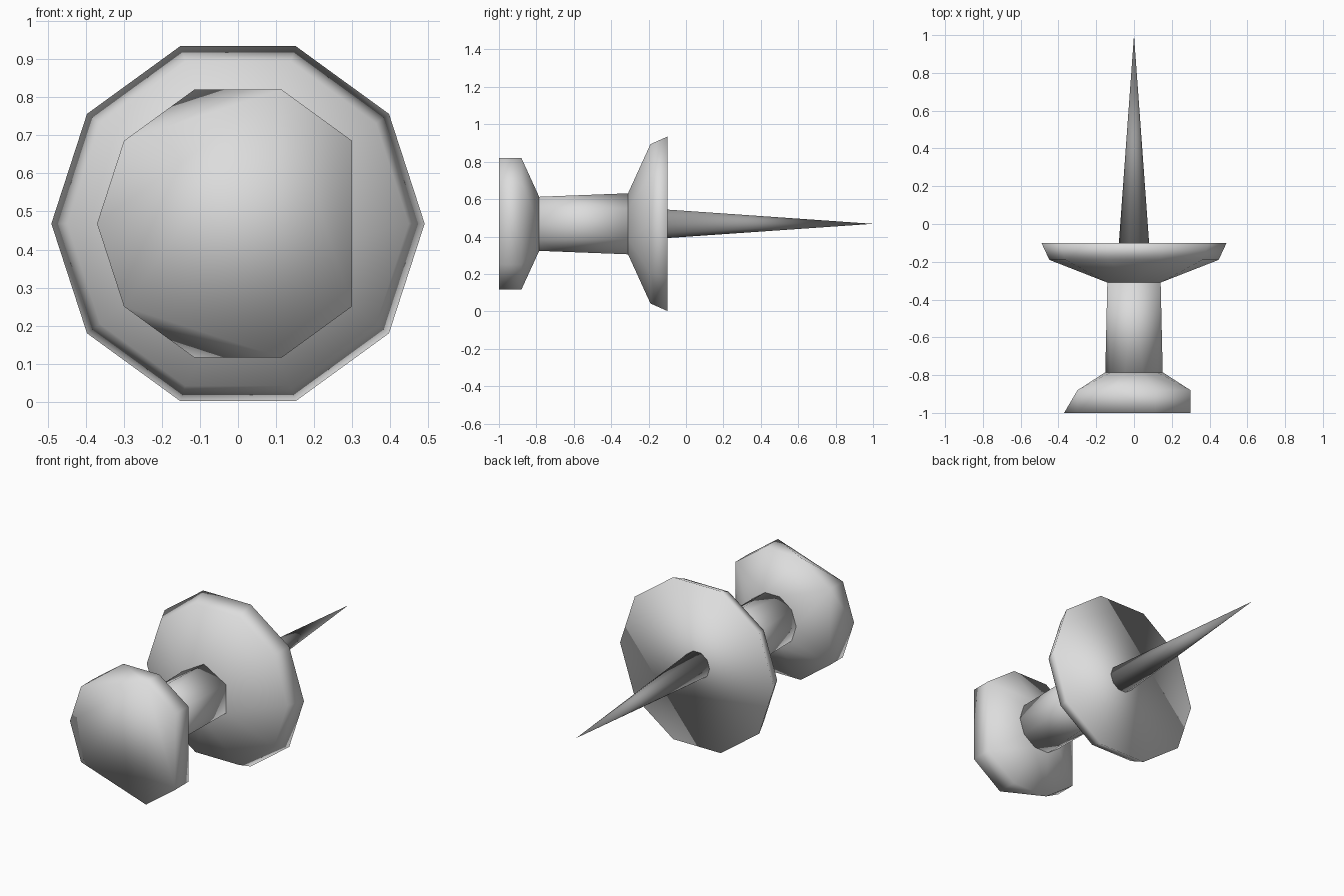
import bpy, bmesh, math

if "Cube" in bpy.data.objects:
    bpy.data.objects.remove(bpy.data.objects["Cube"])

AXIS_Z = 0.468  # height of the pin's long axis


def material(name, grey):
    m = bpy.data.materials.new(name)
    m.diffuse_color = (grey, grey, grey, 1)
    m.use_nodes = True
    m.node_tree.nodes["Principled BSDF"].inputs["Base Color"].default_value = m.diffuse_color
    return m


plastic = material("light_grey", 0.72)
steel = material("steel_grey", 0.33)


def ring(y, r, sides=10, start=0, skip=()):
    # polygon around the long axis; skip leaves out corners
    pts = []
    for i in range(sides):
        if i not in skip:
            a = math.radians(start + 360 * i / sides)
            pts.append((r * math.cos(a), y, AXIS_Z + r * math.sin(a)))
    return pts


def hull_part(name, rings, mat):
    bm = bmesh.new()
    for pts in rings:
        for p in pts:
            bm.verts.new(p)
    bmesh.ops.convex_hull(bm, input=bm.verts[:])
    bmesh.ops.recalc_face_normals(bm, faces=bm.faces[:])
    for f in bm.faces:
        f.smooth = True
    me = bpy.data.meshes.new(name)
    bm.to_mesh(me)
    bm.free()
    me.materials.append(mat)
    ob = bpy.data.objects.new(name, me)
    bpy.context.collection.objects.link(ob)
    return ob


# pushing cap, with its irregular cut corners
hull_part("cap", [
    ring(-1.0, 0.37, skip=(0, 3, 7)),
    ring(-0.88, 0.37, skip=(0, 5)),
    ring(-0.785, 0.152),
], plastic)

# grip between cap and flange
hull_part("neck", [
    ring(-0.785, 0.152),
    ring(-0.31, 0.163, sides=6, start=30),
], plastic)

# wide flange
hull_part("flange", [
    ring(-0.31, 0.163, sides=6, start=30),
    ring(-0.19, 0.448),
    ring(-0.10, 0.49),
], plastic)

# pointed needle
hull_part("needle", [
    ring(-0.10, 0.08),
    [(0, 1.0, AXIS_Z)],
], steel)
